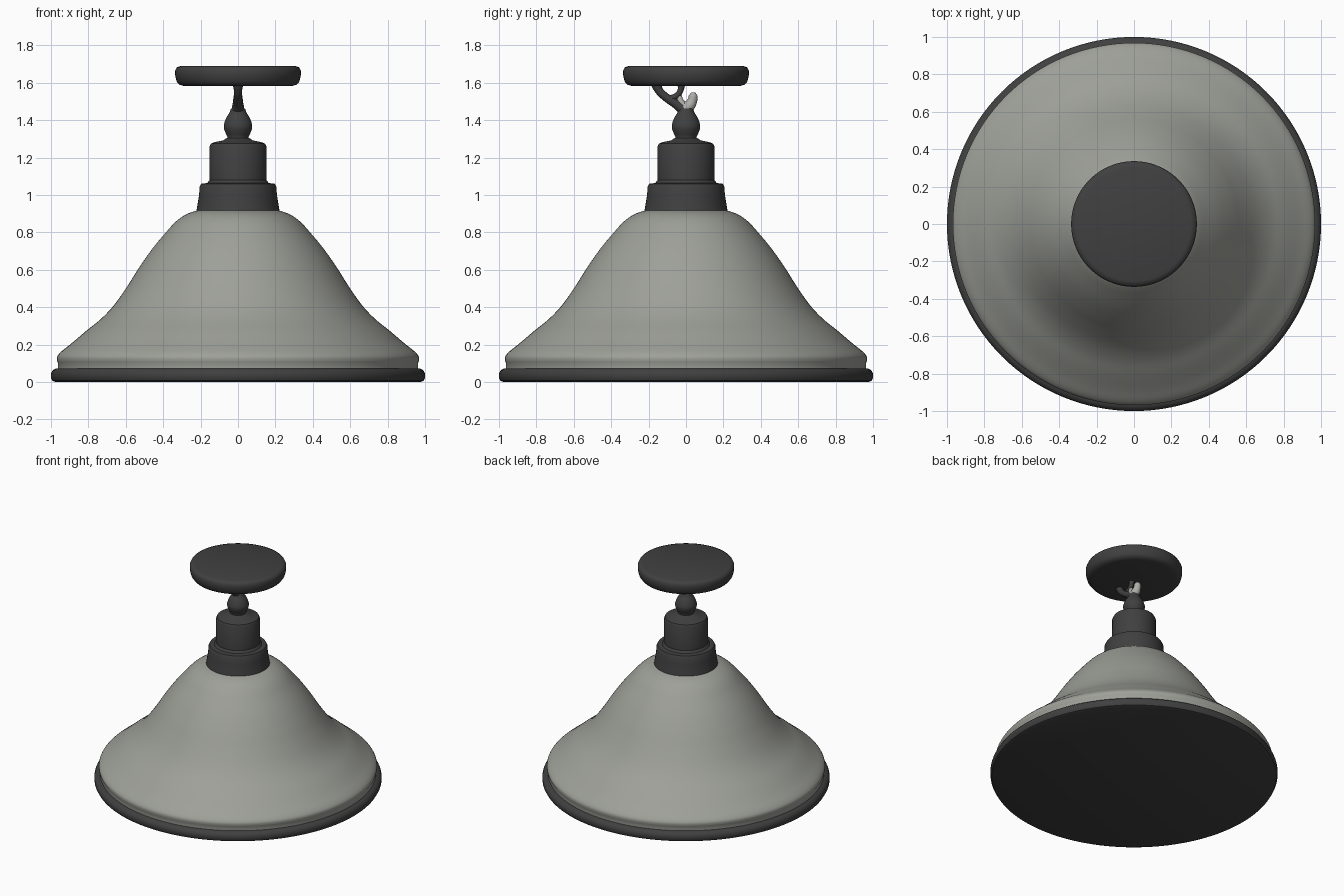
import bpy, math
from mathutils import Vector

if "Cube" in bpy.data.objects:
    bpy.data.objects.remove(bpy.data.objects["Cube"])


def material(name, rgb):
    m = bpy.data.materials.new(name)
    m.diffuse_color = (*rgb, 1)
    m.use_nodes = True
    m.node_tree.nodes["Principled BSDF"].inputs["Base Color"].default_value = m.diffuse_color
    return m


DARK = material("dark bronze", (0.051, 0.051, 0.051))
GREY = material("shade grey", (0.34, 0.35, 0.315))
PALE = material("pale metal", (0.42, 0.42, 0.40))


def smooth_profile(pts, steps=4):
    """Catmull-Rom curve through profile points."""
    p = [Vector(q) for q in [pts[0]] + pts + [pts[-1]]]
    out = []
    for i in range(1, len(p) - 2):
        a, b, c, d = p[i - 1:i + 3]
        for s in range(steps):
            t = s / steps
            out.append(tuple(0.5 * (2 * b + (c - a) * t + (2 * a - 5 * b + 4 * c - d) * t * t
                                    + (3 * b - a - 3 * c + d) * t ** 3)))
    return out + [pts[-1]]


def lathe(name, profile, mat, n=96, angle=35):
    """Spin an (r, z) profile, listed bottom to top, and cap both ends."""
    verts = [(r * math.cos(2 * math.pi * k / n), r * math.sin(2 * math.pi * k / n), z)
             for r, z in profile for k in range(n)]
    faces = []
    for i in range(len(profile) - 1):
        for k in range(n):
            j = (k + 1) % n
            faces.append((i * n + k, i * n + j, (i + 1) * n + j, (i + 1) * n + k))
    faces.append(tuple(reversed(range(n))))
    last = (len(profile) - 1) * n
    faces.append(tuple(range(last, last + n)))
    me = bpy.data.meshes.new(name)
    me.from_pydata(verts, [], faces)
    me.materials.append(mat)
    ob = bpy.data.objects.new(name, me)
    bpy.context.collection.objects.link(ob)
    bpy.ops.object.select_all(action='DESELECT')
    ob.select_set(True)
    bpy.context.view_layer.objects.active = ob
    bpy.ops.object.shade_smooth_by_angle(angle=math.radians(angle))
    return ob


def rod(name, pts, mat):
    """Smooth tube through (x, y, z, radius) points."""
    cu = bpy.data.curves.new(name, 'CURVE')
    cu.dimensions = '3D'
    cu.bevel_depth = 1.0
    cu.bevel_resolution = 4
    cu.resolution_u = 6
    cu.use_fill_caps = True
    sp = cu.splines.new('BEZIER')
    sp.bezier_points.add(len(pts) - 1)
    for bp, (x, y, z, r) in zip(sp.bezier_points, pts):
        bp.co = (x, y, z)
        bp.radius = r
        bp.handle_left_type = bp.handle_right_type = 'AUTO'
    cu.materials.append(mat)
    ob = bpy.data.objects.new(name, cu)
    bpy.context.collection.objects.link(ob)
    return ob


# Dark bottom rim with its closed flat underside
lathe("bottom_rim", [(0.975, 0.0), (0.992, 0.007), (1.0, 0.022), (1.0, 0.045),
                     (0.992, 0.062), (0.975, 0.072), (0.94, 0.076)], DARK, 128)

# Flared bell shade
lathe("bell_shade", [(0.962, 0.07), (0.962, 0.10)] + smooth_profile([
    (0.967, 0.11), (0.967, 0.135), (0.945, 0.163), (0.89, 0.207), (0.81, 0.275),
    (0.73, 0.34), (0.66, 0.415), (0.59, 0.515), (0.53, 0.61), (0.46, 0.71),
    (0.39, 0.795), (0.33, 0.86), (0.27, 0.90), (0.20, 0.922)]), GREY, 128)

# Stepped socket collar
lathe("collar", [(0.222, 0.915), (0.218, 0.94), (0.208, 1.0), (0.205, 1.045), (0.197, 1.06),
                 (0.165, 1.064), (0.152, 1.08), (0.152, 1.26), (0.145, 1.275),
                 (0.12, 1.284), (0.08, 1.292), (0.06, 1.305)], DARK)

# Ball finial above the collar
lathe("finial", smooth_profile([(0.07, 1.28), (0.056, 1.305), (0.07, 1.34), (0.076, 1.37),
                                (0.064, 1.41), (0.046, 1.44), (0.038, 1.462)]), DARK, 48, 60)

# Hook: curved arms joining the finial to the ceiling plate
rod("hook_arm", [(0, 0.0, 1.45, 0.035), (0, -0.05, 1.485, 0.025), (0, -0.11, 1.525, 0.022),
                 (0, -0.145, 1.56, 0.022), (0, -0.16, 1.60, 0.03)], DARK)
rod("hook_branch", [(0, -0.09, 1.512, 0.018), (0, -0.045, 1.535, 0.016),
                    (0, -0.028, 1.565, 0.016), (0, -0.025, 1.60, 0.022)], DARK)
rod("hook_prong", [(0, -0.02, 1.455, 0.032), (0, 0.015, 1.475, 0.032),
                   (0, 0.034, 1.505, 0.026), (0, 0.038, 1.53, 0.024),
                   (0, 0.038, 1.547, 0.012)], PALE)
rod("hook_stub", [(0, 0.0, 1.46, 0.028), (0, -0.03, 1.50, 0.02), (0, -0.034, 1.53, 0.012)], PALE)

# Ceiling plate
lathe("ceiling_plate", [(0.285, 1.582), (0.315, 1.59), (0.328, 1.607), (0.336, 1.64),
                        (0.336, 1.665), (0.328, 1.682), (0.305, 1.69)], DARK, 96, 50)
